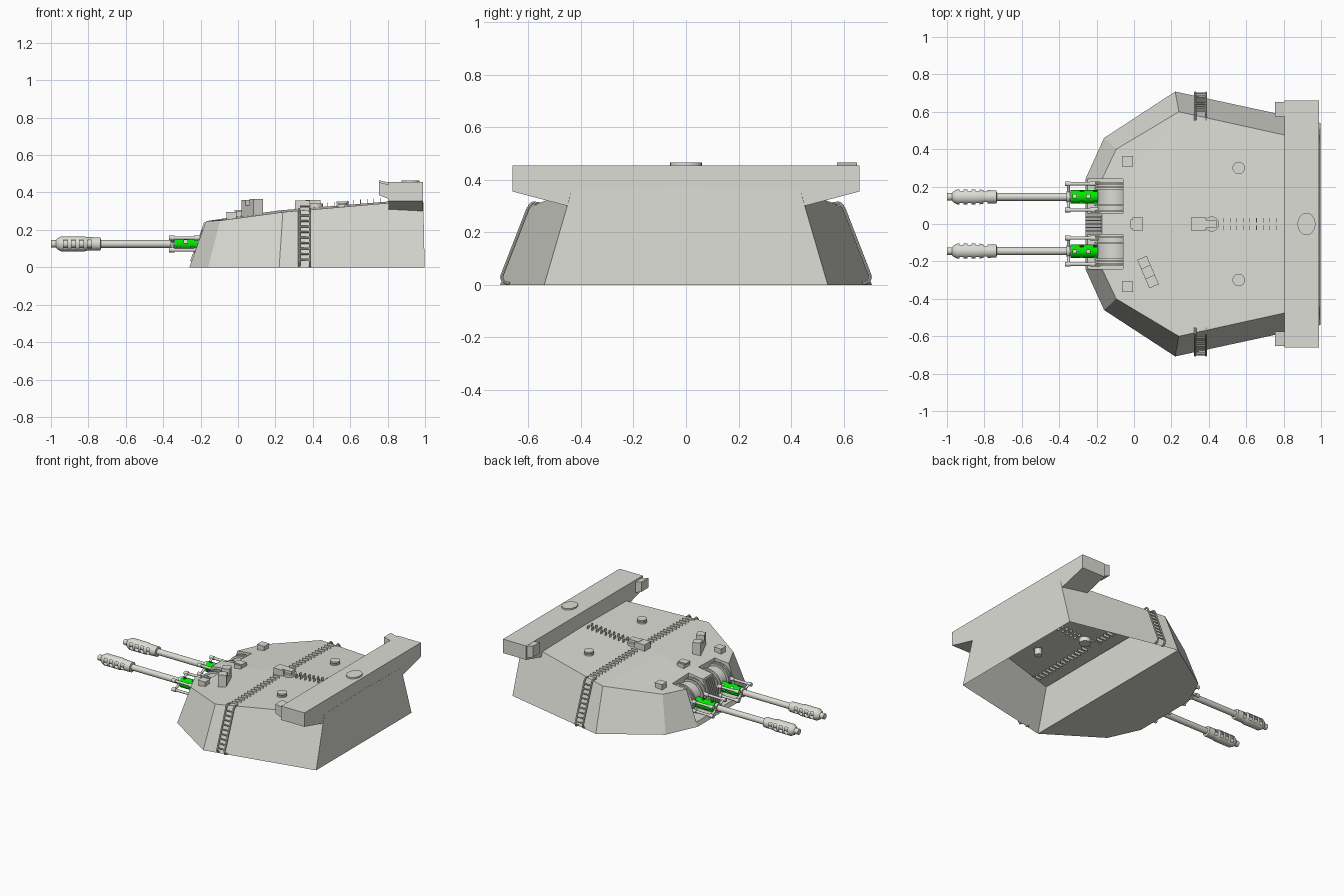
import bpy, bmesh, math
from mathutils import Vector, Matrix

if "Cube" in bpy.data.objects:
    bpy.data.objects.remove(bpy.data.objects["Cube"])


def material(name, rgb):
    m = bpy.data.materials.new(name)
    m.diffuse_color = (*rgb, 1)
    m.use_nodes = True
    m.node_tree.nodes["Principled BSDF"].inputs["Base Color"].default_value = m.diffuse_color
    return m


ARMOUR = material("armour grey", (0.72, 0.72, 0.67))
GREEN = material("bright green", (0.0, 0.8, 0.0))


def finish(name, bm, mat, mirror=False, smooth=False):
    bmesh.ops.recalc_face_normals(bm, faces=bm.faces)
    me = bpy.data.meshes.new(name)
    bm.to_mesh(me)
    bm.free()
    ob = bpy.data.objects.new(name, me)
    bpy.context.collection.objects.link(ob)
    me.materials.append(mat)
    if mirror:
        mod = ob.modifiers.new("mirror", 'MIRROR')
        mod.use_axis = (False, True, False)
    if smooth:
        bpy.ops.object.select_all(action='DESELECT')
        ob.select_set(True)
        bpy.context.view_layer.objects.active = ob
        bpy.ops.object.shade_smooth_by_angle(angle=math.radians(35))
    return ob


def box(bm, c, s, rz=0, ry=0):
    m = (Matrix.Translation(c) @ Matrix.Rotation(rz, 4, 'Z')
         @ Matrix.Rotation(ry, 4, 'Y') @ Matrix.Diagonal((*s, 1)))
    bmesh.ops.create_cube(bm, size=1, matrix=m)


def rod(bm, p, q, r, seg=12):
    p, q = Vector(p), Vector(q)
    d = q - p
    m = Matrix.Translation((p + q) / 2) @ d.to_track_quat('Z', 'Y').to_matrix().to_4x4()
    bmesh.ops.create_cone(bm, cap_ends=True, segments=seg, radius1=r, radius2=r,
                          depth=d.length, matrix=m)


def lathe(bm, prof, y, z, n=24, hole=lambda k, a: False, caps=True):
    """Revolve (x, radius) pairs round the gun axis, leaving out hole faces."""
    rings = [[bm.verts.new((x, y + r * math.cos(t), z + r * math.sin(t)))
              for t in (2 * math.pi * (i + 0.5) / n for i in range(n))] for x, r in prof]
    for k in range(len(rings) - 1):
        for i in range(n):
            if not hole(k, i):
                j = (i + 1) % n
                bm.faces.new((rings[k][i], rings[k][j], rings[k + 1][j], rings[k + 1][i]))
    if caps:
        bm.faces.new(rings[0])
        bm.faces.new(rings[-1])


def polys(bm, faces):
    for f in faces:
        bm.faces.new([bm.verts.new(p) for p in f])
    bmesh.ops.remove_doubles(bm, verts=bm.verts, dist=0.0005)


# Hull shell: one half, open underneath, with a gun slot in the front
def front(y, z):
    return (-0.26 + 0.36 * z, y, z)


a, b, zs, zt, xs, zb = 0.055, 0.24, 0.03, 0.247, -0.06, 0.03
B1, B2, B3 = (-0.16, 0.46, 0), (0.22, 0.708, 0), (0.998, 0.54, 0)
F, E, R = (-0.095, 0.40, 0.25), (0.24, 0.60, 0.295), (0.99, 0.435, 0.36)
C, RC = (0.22, 0, 0.304), (0.99, 0, 0.367)
N1, N2 = (xs, b, 0.257), (xs, a, 0.262)
hull = bmesh.new()
polys(hull, [
    [front(0, 0), front(a, 0), front(a, zt), front(0, zt)],
    [front(a, 0), front(b, 0), front(b, zs), front(a, zs)],
    [front(b, 0), B1, F, front(b, zt), front(b, zs)],
    [B1, B2, E, F], [B2, B3, R, E],
    [B3, (0.998, 0, 0), RC, R],
    [F, E, N1, front(b, zt)], [E, C, N1], [C, N2, N1],
    [C, front(0, zt), front(a, zt), N2], [E, R, RC, C],
    [front(a, zs), front(a, zt), N2, (xs, a, zb)],
    [front(b, zs), front(b, zt), N1, (xs, b, zb)],
    [(xs, a, zb), (xs, b, zb), N1, N2],
    [front(a, zs), front(b, zs), (xs, b, zb), (xs, a, zb)]])
finish("hull_shell", hull, ARMOUR, True)

# Inner bulkhead and floor closing off the gun bay
bm = bmesh.new()
M = (0.22, 0, 0)
polys(bm, [[E, (0.24, 0, 0.298), M, B2], [B2, M, front(0, 0), front(b, 0), B1]])
finish("gun_bay_bulkhead", bm, ARMOUR, True)

# Rear overhanging box with tapered underside
bm = bmesh.new()
half = [(0.66, 0.455), (0.66, 0.355), (0.45, 0.30), (0.42, 0.345)]
prof = half + [(-y, z) for y, z in reversed(half)]
base = bm.faces.new([bm.verts.new((0.805, y, z)) for y, z in prof])
ext = bmesh.ops.extrude_face_region(bm, geom=[base], use_keep_orig=True)
bmesh.ops.translate(bm, vec=(0.184, 0, 0),
                    verts=[v for v in ext["geom"] if isinstance(v, bmesh.types.BMVert)])
finish("rear_box", bm, ARMOUR)

# Small wedge-topped blocks on the front of the rear box
bm = bmesh.new()
for s, dz in ((1, 0), (-1, -0.011)):
    P = [(0.755, 0.465 + dz), (0.82, 0.45 + dz), (0.82, 0.36), (0.755, 0.385)]
    lo, hi = [(x, s * 0.575, z) for x, z in P], [(x, s * 0.652, z) for x, z in P]
    polys(bm, [lo, hi] + [[lo[i], lo[(i + 1) % 4], hi[(i + 1) % 4], hi[i]] for i in range(4)])
finish("rear_box_sights", bm, ARMOUR)

# Oval lid on the rear box
bm = bmesh.new()
rod(bm, (0, 0, 0.45), (0, 0, 0.465), 0.06, 32)
bmesh.ops.transform(bm, matrix=Matrix.Translation((0.922, 0, 0)) @ Matrix.Diagonal((0.8, 1, 1, 1)),
                    verts=bm.verts)
finish("rear_box_lid", bm, ARMOUR, smooth=True)

# Guns
GY, GZ = 0.145, 0.125
bm = bmesh.new()
lathe(bm, [(-1, 0.02), (-0.965, 0.02), (-0.965, 0.021), (-0.36, 0.021), (-0.36, 0.024), (-0.15, 0.024)],
      GY, GZ)
finish("gun_barrel", bm, ARMOUR, True, True)

bm = bmesh.new()
prof = [(-0.972, 0.022), (-0.965, 0.03), (-0.945, 0.041)]
for x in (-0.922, -0.879, -0.836, -0.793):
    r = 0.041 if x < -0.82 else 0.036
    prof += [(x - 0.011, r), (x + 0.011, r)]
prof += [(-0.775, 0.036), (-0.735, 0.035), (-0.733, 0.021)]
lathe(bm, prof, GY, GZ, 24,
      lambda k, i: k in (3, 5, 7, 9) and i in (22, 23, 0, 10, 11, 12, 21, 1, 9, 13), False)
finish("muzzle_brake", bm, ARMOUR, True, True)

# Green perforated sleeve
bm = bmesh.new()
prof = [(-0.34, 0.024), (-0.34, 0.036)] + [(-0.325 + 0.018 * k, 0.036) for k in range(8)]
lathe(bm, prof + [(-0.17, 0.036)], GY, GZ, 24,
      lambda k, i: 2 <= k <= 8 and i % 4 < 2 and (k + i // 4 * 2) % 4 == 0, False)
finish("gun_sleeve", bm, GREEN, True, True)

# Recoil cylinders with their collars and cross bracket
bm = bmesh.new()
for s in (-1, 1):
    y = GY + s * 0.07
    for z in (0.093, 0.157):
        rod(bm, (-0.35, y, z), (-0.12, y, z), 0.009)
        rod(bm, (-0.37, y, z), (-0.34, y, z), 0.013)
        rod(bm, (-0.235, y, z), (-0.18, y, z), 0.013)
        rod(bm, (-0.35, y, z), (-0.35, GY, GZ), 0.008)
lathe(bm, [(-0.36, 0.032), (-0.342, 0.032)], GY, GZ)
finish("recoil_cylinders", bm, ARMOUR, True, True)

# Rounded gun cradle filling the slot
bm = bmesh.new()
rod(bm, (-0.105, 0.075, 0.14), (-0.105, 0.22, 0.14), 0.09, 32)
for y in (0.07, 0.1, 0.19, 0.205, 0.22):
    rod(bm, (-0.105, y - 0.005, 0.14), (-0.105, y + 0.005, 0.14), 0.105, 32)
finish("gun_cradle", bm, ARMOUR, True, True)

# Ribbed plate between the guns
bm = bmesh.new()
for k in range(5):
    box(bm, (-0.213, -0.036 + 0.018 * k, 0.135), (0.012, 0.006, 0.22), ry=math.atan(0.36))
finish("front_ribs", bm, ARMOUR)

# Side ladders
bm = bmesh.new()
path = [(0.672, 0.004), (0.695, 0.01), (0.703, 0.03), (0.60, 0.295), (0.585, 0.312), (0.555, 0.308)]
for x in (0.327, 0.385):
    for (y0, z0), (y1, z1) in zip(path, path[1:]):
        rod(bm, (x, y0, z0), (x, y1, z1), 0.006, 8)
for k in range(9):
    t = (k + 0.4) / 9
    y, z = 0.703 - 0.103 * t, 0.03 + 0.265 * t
    rod(bm, (0.327, y, z), (0.385, y, z), 0.0045, 8)
finish("side_ladder", bm, ARMOUR, True)

# Rows of thin grip plates through the roof: across, and back along the centre
bm = bmesh.new()
for k in range(14):
    y = 0.075 + 0.036 * k
    z = 0.314 - 0.015 * y
    polys(bm, [[(x, y, z + h) for x, h in ((0.331, -0.017), (0.381, -0.017), (0.381, 0.017), (0.331, 0.017))]])
finish("roof_cross_grips", bm, ARMOUR, True)
bm = bmesh.new()
for k in range(9):
    x = 0.48 + 0.035 * k
    box(bm, (x, 0.02, 0.308 + 0.082 * (x - 0.22)), (0.003, 0.022, 0.036))
finish("roof_centre_grips", bm, ARMOUR, True)

# Roof vents
bm = bmesh.new()
for z0, z1, r in ((0.28, 0.345, 0.024), (0.325, 0.336, 0.033), (0.342, 0.352, 0.033)):
    rod(bm, (0.56, 0.3, z0), (0.56, 0.3, z1), r, 24)
finish("roof_vent", bm, ARMOUR, True, True)

# Roof hatch ring and central sight
bm = bmesh.new()
rod(bm, (0.415, 0, 0.29), (0.415, 0, 0.34), 0.04, 24)
finish("centre_hatch", bm, ARMOUR, smooth=True)
bm = bmesh.new()
box(bm, (0.345, 0, 0.332), (0.08, 0.07, 0.05))
box(bm, (0.40, 0, 0.345), (0.08, 0.045, 0.03))
finish("centre_sight", bm, ARMOUR)

# Forward periscopes
bm = bmesh.new()
box(bm, (-0.035, 0.335, 0.27), (0.052, 0.05, 0.045))
box(bm, (-0.035, 0.335, 0.293), (0.058, 0.056, 0.006))
finish("side_periscope", bm, ARMOUR, True)
bm = bmesh.new()
box(bm, (0.02, 0, 0.28), (0.055, 0.07, 0.04))
box(bm, (0.015, 0, 0.302), (0.065, 0.05, 0.008))
finish("front_periscope", bm, ARMOUR)

# Tall angled sight housing
bm = bmesh.new()
rz = math.radians(23)
for dy, h in ((0.055, 0.095), (0.0, 0.065), (-0.055, 0.1)):
    c = Matrix.Rotation(rz, 3, 'Z') @ Vector((0, dy, 0))
    box(bm, (0.075 + c.x, -0.257 + c.y, 0.265 + h / 2), (0.055, 0.055, h), rz)
finish("angled_sight", bm, ARMOUR)
